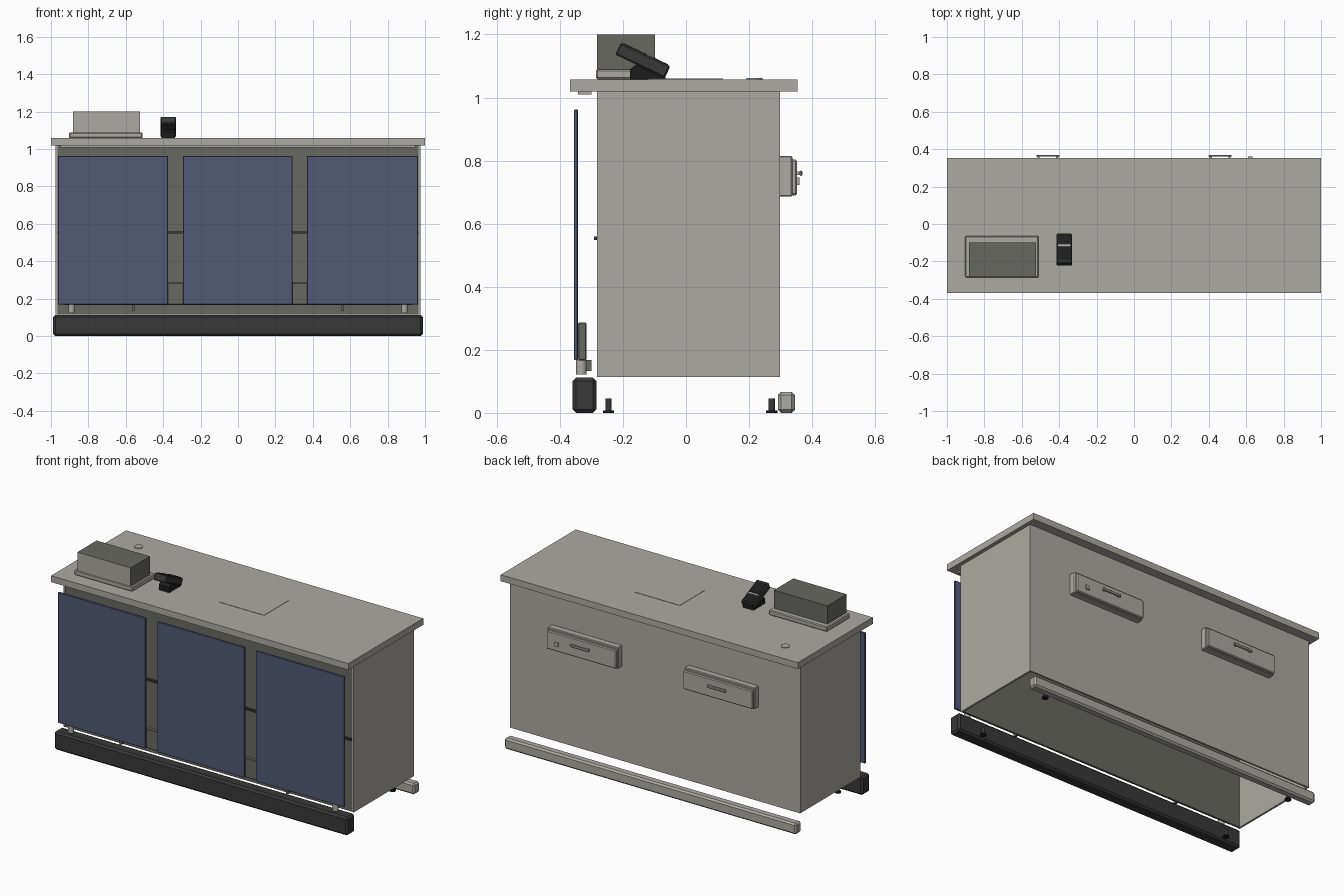
import bpy, bmesh, math
from mathutils import Vector

if "Cube" in bpy.data.objects:
    bpy.data.objects.remove(bpy.data.objects["Cube"], do_unlink=True)


def material(name, r, g, b):
    m = bpy.data.materials.new(name)
    m.use_nodes = True
    m.diffuse_color = (r, g, b, 1)
    m.node_tree.nodes["Principled BSDF"].inputs["Base Color"].default_value = (r, g, b, 1)
    return m


LIGHT = material("light_grey", 0.41, 0.40, 0.36)
GREY = material("dark_grey", 0.14, 0.14, 0.12)
BLUE = material("slate_blue", 0.085, 0.10, 0.175)
CHAR = material("charcoal", 0.04, 0.04, 0.04)
BLACK = material("black", 0.012, 0.012, 0.012)


def finish(name, bm, mat):
    mesh = bpy.data.meshes.new(name)
    bm.to_mesh(mesh)
    bm.free()
    mesh.materials.append(mat)
    ob = bpy.data.objects.new(name, mesh)
    bpy.context.collection.objects.link(ob)
    return ob


def box(name, x, y, z, mat, bevel=0):
    """Box from three (low, high) ranges."""
    bm = bmesh.new()
    bmesh.ops.create_cube(bm, size=1)
    for v in bm.verts:
        v.co = Vector([(r[0] + r[1]) / 2 + c * (r[1] - r[0]) for r, c in zip((x, y, z), v.co)])
    ob = finish(name, bm, mat)
    if bevel:
        mod = ob.modifiers.new("Bevel", "BEVEL")
        mod.width = bevel
        mod.segments = 1
    return ob


def around(c, half):
    return (c - half, c + half)


def cylinder(name, x, y, z, radius, mat, sides=20):
    bm = bmesh.new()
    bmesh.ops.create_cone(bm, cap_ends=True, segments=sides, radius1=radius,
                          radius2=radius, depth=z[1] - z[0])
    bmesh.ops.translate(bm, verts=bm.verts, vec=(x, y, (z[0] + z[1]) / 2))
    ob = finish(name, bm, mat)
    for p in ob.data.polygons:
        p.use_smooth = abs(p.normal.z) < 0.5
    return ob


def extrude_x(name, x, profile, mat):
    """Solid with a (y, z) profile swept along x."""
    bm = bmesh.new()
    face = bm.faces.new([bm.verts.new((x[0], y, z)) for y, z in profile])
    new = bmesh.ops.extrude_face_region(bm, geom=[face])["geom"]
    bmesh.ops.translate(bm, vec=(x[1] - x[0], 0, 0),
                        verts=[g for g in new if isinstance(g, bmesh.types.BMVert)])
    bmesh.ops.recalc_face_normals(bm, faces=bm.faces)
    return finish(name, bm, mat)


# Cabinet shell, open underneath
body_z = (0.114, 1.019)
box("back_wall", (-0.975, 0.975), (0.287, 0.298), body_z, LIGHT)
box("front_wall", (-0.965, 0.965), (-0.28, -0.268), body_z, GREY)
for side, s in (("left", 1), ("right", -1)):
    box(side + "_wall", around(s * 0.971, 0.006), (-0.283, 0.296), body_z, LIGHT)
box("front_rail", (-0.965, 0.965), (-0.292, -0.28), (0.548, 0.56), CHAR)

# Countertop with its flush plate, cable cap and hidden trim
box("countertop", (-1, 1), (-0.368, 0.353), (1.019, 1.058), LIGHT)
box("counter_plate", (-0.04, 0.26), (-0.12, 0.117), (1.057, 1.06), LIGHT)
cylinder("cable_cap", -0.82, 0.217, (1.057, 1.062), 0.025, LIGHT, 24)
box("under_counter_trim", (-0.95, 0.95), (-0.343, -0.30), (1.009, 1.02), LIGHT)

# Front panels and the kickboard behind them
for name, x in (("right", (-0.963, -0.374)), ("middle", (-0.294, 0.291)),
                ("left", (0.369, 0.963))):
    box(name + "_front_panel", x, (-0.355, -0.343), (0.168, 0.962), BLUE, 0.002)
box("kickboard", (-0.93, 0.93), (-0.343, -0.315), (0.166, 0.286), GREY, 0.004)

# Plinths
box("front_plinth", (-0.988, 0.988), (-0.36, -0.284), (0, 0.112), CHAR, 0.011)
box("back_plinth", (-0.982, 0.982), (0.291, 0.345), (0, 0.067), LIGHT, 0.01)

for side, s in (("left", 1), ("right", -1)):
    # Levelling feet and panel fittings
    for end, y in (("front", -0.246), ("back", 0.272)):
        cylinder(f"{side}_{end}_foot_pad", s * 0.85, y, (0, 0.008), 0.018, BLACK)
        cylinder(f"{side}_{end}_foot_stem", s * 0.85, y, (0.007, 0.045), 0.01, CHAR)
    cylinder(side + "_panel_leg", s * 0.89, -0.332, (0.122, 0.168), 0.017, LIGHT, 16)
    box(side + "_panel_bracket", around(s * 0.56, 0.006), (-0.33, -0.30), (0.133, 0.168), GREY)

    # Back drawers with bar handles
    x = s * 0.46
    box(side + "_drawer_frame", around(x, 0.238), (0.29, 0.337), (0.686, 0.815), LIGHT, 0.004)
    box(side + "_drawer_front", around(x, 0.234), (0.33, 0.352), (0.69, 0.803), LIGHT, 0.005)
    box(side + "_drawer_handle", around(x, 0.063), (0.36, 0.369), (0.752, 0.768), LIGHT, 0.003)
    for i in (-1, 1):
        box(side + "_handle_post", around(x + i * 0.05, 0.006), (0.35, 0.362), (0.755, 0.765), LIGHT)
box("drawer_lock", around(0.622, 0.012), (0.35, 0.36), (0.723, 0.747), LIGHT)

# Countertop machine: tray and dark case with a pale front
box("machine_tray", (-0.903, -0.51), (-0.286, -0.065), (1.058, 1.089), LIGHT, 0.005)
case = box("machine_case", (-0.883, -0.524), (-0.283, -0.098), (1.086, 1.2), GREY)
case.data.materials.append(LIGHT)
for p in case.data.polygons:
    if p.normal.y < -0.5:
        p.material_index = 1

# Card terminal: wedge base with a tilted slab
extrude_x("terminal_base", (-0.408, -0.338),
          [(-0.178, 1.058), (-0.065, 1.058), (-0.065, 1.075), (-0.15, 1.11), (-0.178, 1.09)], BLACK)
tilt = -math.atan2(0.075, 0.158)


def on_slab(ob):
    ob.location = (-0.373, -0.137, 1.118)
    ob.rotation_euler = (tilt, 0, 0)


on_slab(box("terminal_slab", around(0, 0.041), around(0, 0.087), around(0, 0.021), CHAR, 0.005))
on_slab(box("terminal_screen", around(0, 0.033), (-0.075, 0.005), (0.019, 0.023), BLACK))
on_slab(box("terminal_stripe", around(0, 0.033), (0.012, 0.019), (0.019, 0.023), LIGHT))
on_slab(box("terminal_keypad", around(0, 0.033), (0.026, 0.078), (0.019, 0.023), BLACK))
